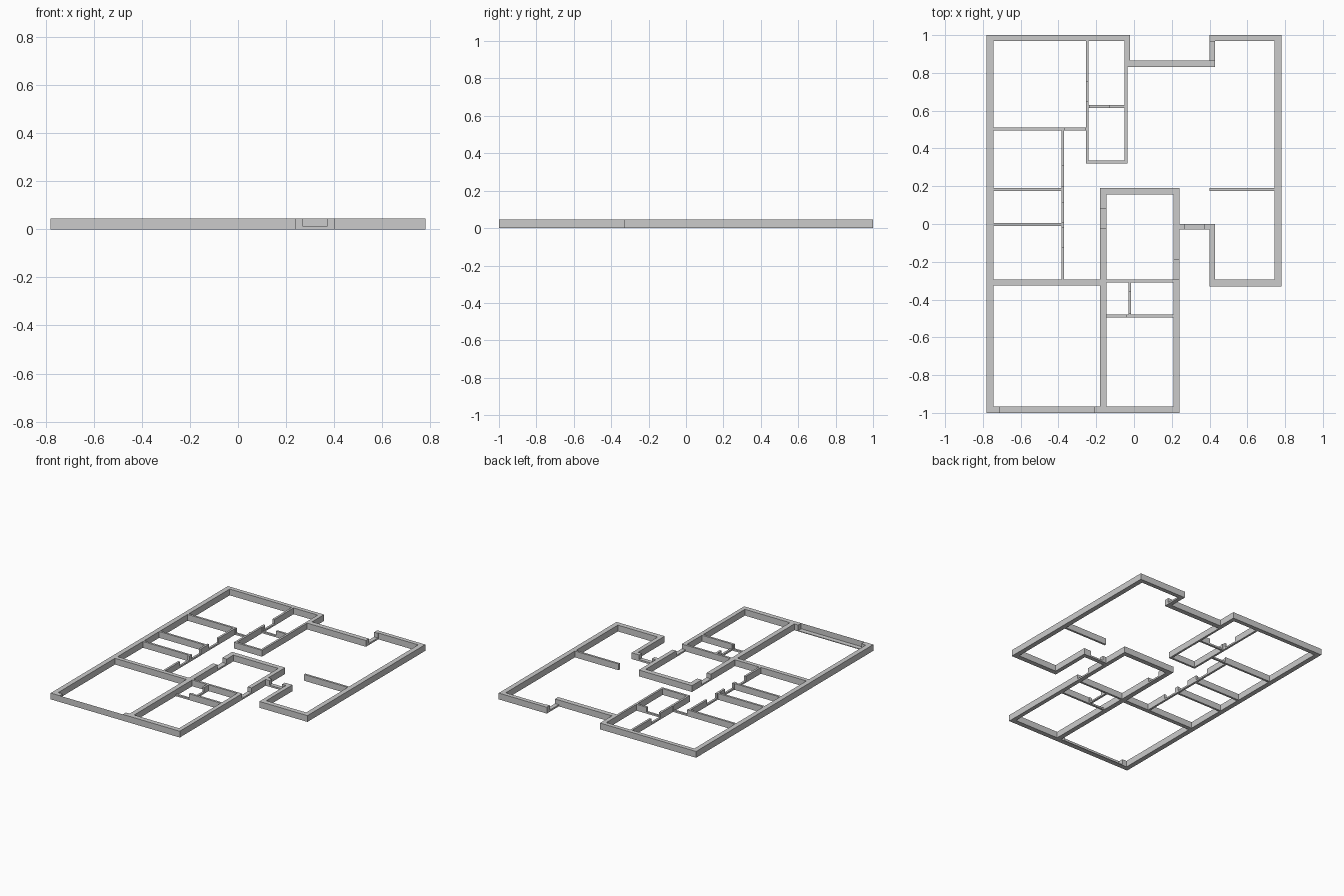
import bpy, bmesh, math

if "Cube" in bpy.data.objects:
    bpy.data.objects.remove(bpy.data.objects["Cube"])

H = 0.045       # wall height
SILL = 0.012    # threshold height in doorways

# outer walls: (x0, x1, y0, y1)
OUTER = [
    (-.78, -.745, -1, 1), (-.78, -.02, .97, 1), (-.05, -.02, .83, 1),
    (-.05, .43, .83, .865), (.40, .43, .83, 1), (.40, .78, .97, 1),
    (.745, .78, -.33, 1), (.40, .78, -.33, -.295), (.40, .43, -.33, 0),
    (.21, .43, -.03, 0), (.21, .24, -1, .19), (-.78, .24, -1, -.965),
    (-.18, -.145, -1, .19), (-.18, .24, .155, .19), (-.78, -.145, -.325, -.295),
]
# thin room partitions
INNER = [
    (-.255, -.24, .32, .98), (-.05, -.035, .32, .84), (-.255, -.035, .32, .335),
    (-.25, -.04, .615, .63), (-.76, -.25, .495, .51), (-.385, -.37, -.30, .50),
    (-.76, -.38, .175, .19), (-.76, -.38, -.01, .005), (-.15, .22, -.31, -.295),
    (-.15, .22, -.495, -.48), (-.03, -.015, -.485, -.30), (.40, .75, .175, .19),
]
# doorways cut down to the sill
DOORS = [
    (.27, .37, -.03, 0), (.40, .43, .865, .965), (-.255, -.24, .65, .755),
    (-.235, -.13, .615, .63), (-.365, -.26, .495, .51), (-.385, -.37, .20, .31),
    (-.385, -.37, .01, .11), (-.385, -.37, -.125, -.02), (-.18, -.145, -.025, .08),
    (.21, .24, -.295, -.19), (-.145, -.04, -.495, -.48), (-.03, -.015, -.475, -.36),
]
GARAGE = (-.71, -.21, -1, -.965)


def inside(r, x, y):
    return r[0] < x < r[1] and r[2] < y < r[3]


def height(x, y):
    if inside(GARAGE, x, y):
        return 0.005
    if not any(inside(r, x, y) for r in OUTER + INNER):
        return 0.0
    return SILL if any(inside(r, x, y) for r in DOORS) else H


def make_object(name, bm):
    me = bpy.data.meshes.new(name)
    bm.to_mesh(me)
    bm.free()
    ob = bpy.data.objects.new(name, me)
    bpy.context.collection.objects.link(ob)
    return ob


def face(bm, pts):
    bm.faces.new([bm.verts.new(p) for p in pts])


def build_walls():
    # merge all wall rectangles into one clean shell on a shared grid
    rects = OUTER + INNER + DOORS + [GARAGE]
    xs = sorted({v for r in rects for v in r[:2]})
    ys = sorted({v for r in rects for v in r[2:]})
    nx, ny = len(xs) - 1, len(ys) - 1

    def h(i, j):
        if not (0 <= i < nx and 0 <= j < ny):
            return 0.0
        return height((xs[i] + xs[i + 1]) / 2, (ys[j] + ys[j + 1]) / 2)

    bm = bmesh.new()
    for i in range(nx):
        for j in range(ny):
            z = h(i, j)
            if z == 0:
                continue
            a, b, c, d = xs[i], xs[i + 1], ys[j], ys[j + 1]
            # top and bottom
            face(bm, [(a, c, z), (b, c, z), (b, d, z), (a, d, z)])
            face(bm, [(a, d, 0), (b, d, 0), (b, c, 0), (a, c, 0)])
            # sides, only where the neighbour is lower
            for di, dj, p, q in ((0, -1, (a, c), (b, c)), (1, 0, (b, c), (b, d)),
                                 (0, 1, (b, d), (a, d)), (-1, 0, (a, d), (a, c))):
                low = h(i + di, j + dj)
                if low < z:
                    face(bm, [(*p, low), (*q, low), (*q, z), (*p, z)])
    bmesh.ops.remove_doubles(bm, verts=bm.verts[:], dist=1e-5)
    bmesh.ops.dissolve_limit(bm, angle_limit=math.radians(1),
                             verts=bm.verts[:], edges=bm.edges[:])
    return make_object("walls", bm)


build_walls()

# garage door: a single sheet flush with the outer face
bm = bmesh.new()
x0, x1, y0, _ = GARAGE
face(bm, [(x0, y0, .005), (x1, y0, .005), (x1, y0, H), (x0, y0, H)])
make_object("garage_door", bm)
